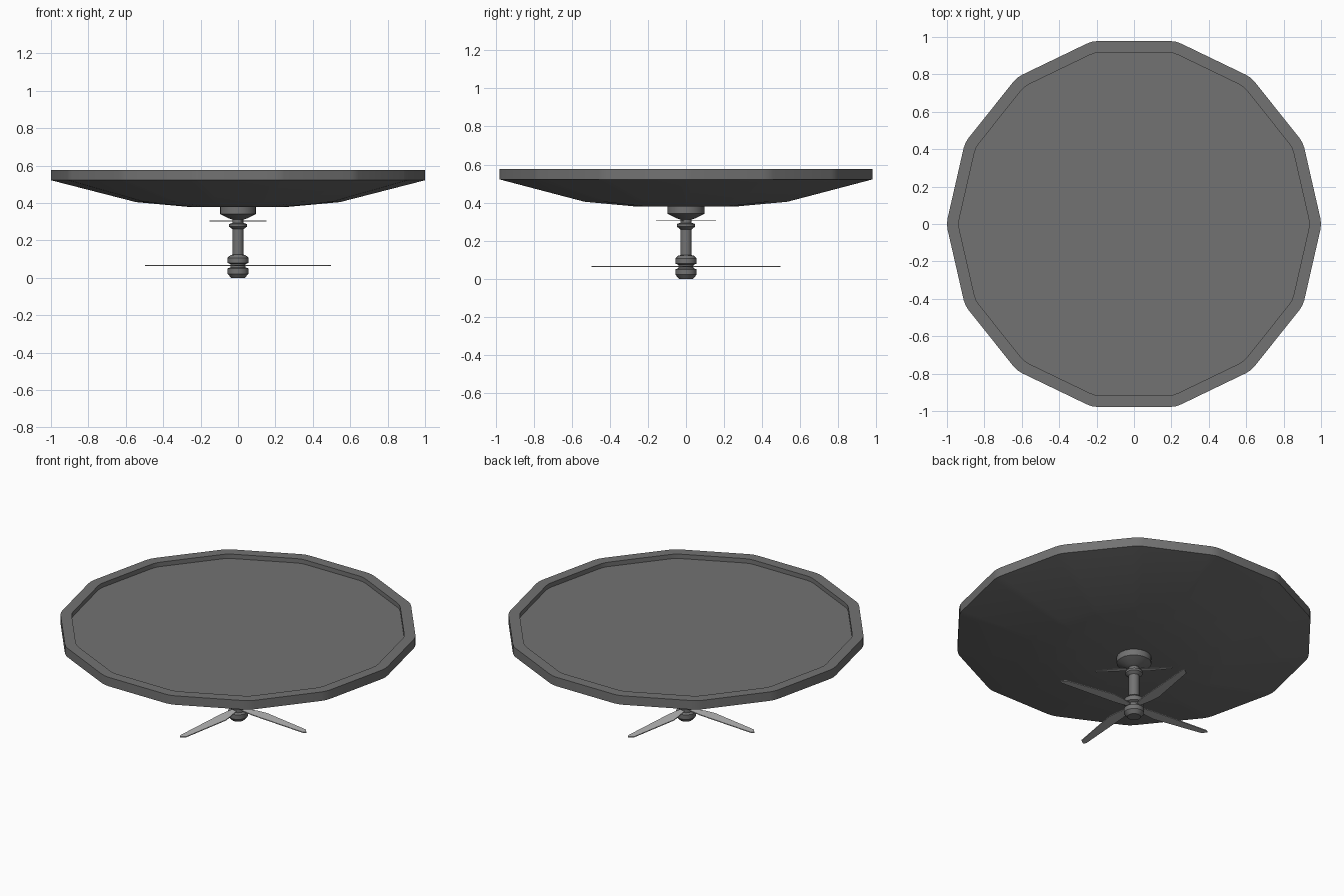
import bpy, bmesh, math
from mathutils import Matrix

if "Cube" in bpy.data.objects:
    bpy.data.objects.remove(bpy.data.objects["Cube"])

def material(name, v):
    m = bpy.data.materials.new(name)
    m.diffuse_color = (v, v, v, 1)
    m.use_nodes = True
    m.node_tree.nodes["Principled BSDF"].inputs["Base Color"].default_value = m.diffuse_color
    return m

dark = material("dark grey", 0.17)
light = material("light grey", 0.48)

def finish(name, bm, mat, angle=None):
    bmesh.ops.recalc_face_normals(bm, faces=bm.faces)
    me = bpy.data.meshes.new(name)
    bm.to_mesh(me)
    bm.free()
    ob = bpy.data.objects.new(name, me)
    bpy.context.collection.objects.link(ob)
    me.materials.append(mat)
    if angle:
        bpy.ops.object.select_all(action='DESELECT')
        ob.select_set(True)
        bpy.context.view_layer.objects.active = ob
        bpy.ops.object.shade_smooth_by_angle(angle=math.radians(angle))
    return ob

def loft(name, outline, profile, mat, angle):
    """Stack scaled copies of an outline along (radius, z) and cap both ends."""
    bm = bmesh.new()
    rings = [[bm.verts.new((x * r, y * r, z)) for x, y in outline] for r, z in profile]
    n = len(outline)
    for a, b in zip(rings, rings[1:]):
        for i in range(n):
            j = (i + 1) % n
            bm.faces.new((a[i], a[j], b[j], b[i]))
    bm.faces.new(rings[0])
    bm.faces.new(rings[-1])
    return finish(name, bm, mat, angle)

# Dish: fourteen sides with softened corners
outline = []
for i in range(14):
    a = i * math.tau / 14
    half = math.tau / 28
    R, c = 1.0035, 0.03
    px, py = c * math.sin(half), c * math.cos(half)
    for x, y in ((R - px, -py), (1.0, 0), (R - px, py)):
        outline.append((x * math.cos(a) - y * math.sin(a),
                        x * math.sin(a) + y * math.cos(a)))
loft("dish", outline,
     [(0.27, 0.38), (0.545, 0.405), (1, 0.522), (1, 0.577), (0.937, 0.577), (0.937, 0.55)],
     dark, 24)

# Mast with collars, hub and mounting cup
circle = [(math.cos(i * math.tau / 20), math.sin(i * math.tau / 20)) for i in range(20)]
loft("mast", circle,
     [(0.037, 0), (0.056, 0.022), (0.056, 0.05), (0.04, 0.056), (0.04, 0.073),
      (0.056, 0.08), (0.056, 0.107), (0.04, 0.122), (0.03, 0.124), (0.03, 0.26),
      (0.048, 0.274), (0.048, 0.288), (0.03, 0.294), (0.03, 0.312), (0.05, 0.318),
      (0.097, 0.342), (0.097, 0.385)], dark, 30)

# Rotor blades: tapered, swept plates
blade_shape = [(0.03, -0.014), (0.12, -0.03), (0.48, -0.056), (0.497, -0.046),
               (0.475, -0.018), (0.17, 0.036), (0.11, 0.03), (0.03, 0.014)]

def rotor(name, count, turn, scale, z, thick):
    for k in range(count):
        bm = bmesh.new()
        f = bm.faces.new([bm.verts.new((x * scale, y * scale, -thick / 2)) for x, y in blade_shape])
        g = bmesh.ops.extrude_face_region(bm, geom=[f])
        for v in g["geom"]:
            if isinstance(v, bmesh.types.BMVert):
                v.co.z += thick
        rot = Matrix.Rotation(math.radians(turn) + k * math.tau / count, 4, 'Z')
        bm.transform(Matrix.Translation((0, 0, z)) @ rot)
        finish(f"{name}_{k + 1}", bm, light)

rotor("main_blade", 4, 0, 1.0, 0.066, 0.005)
rotor("small_blade", 2, 139, 0.44, 0.304, 0.003)
